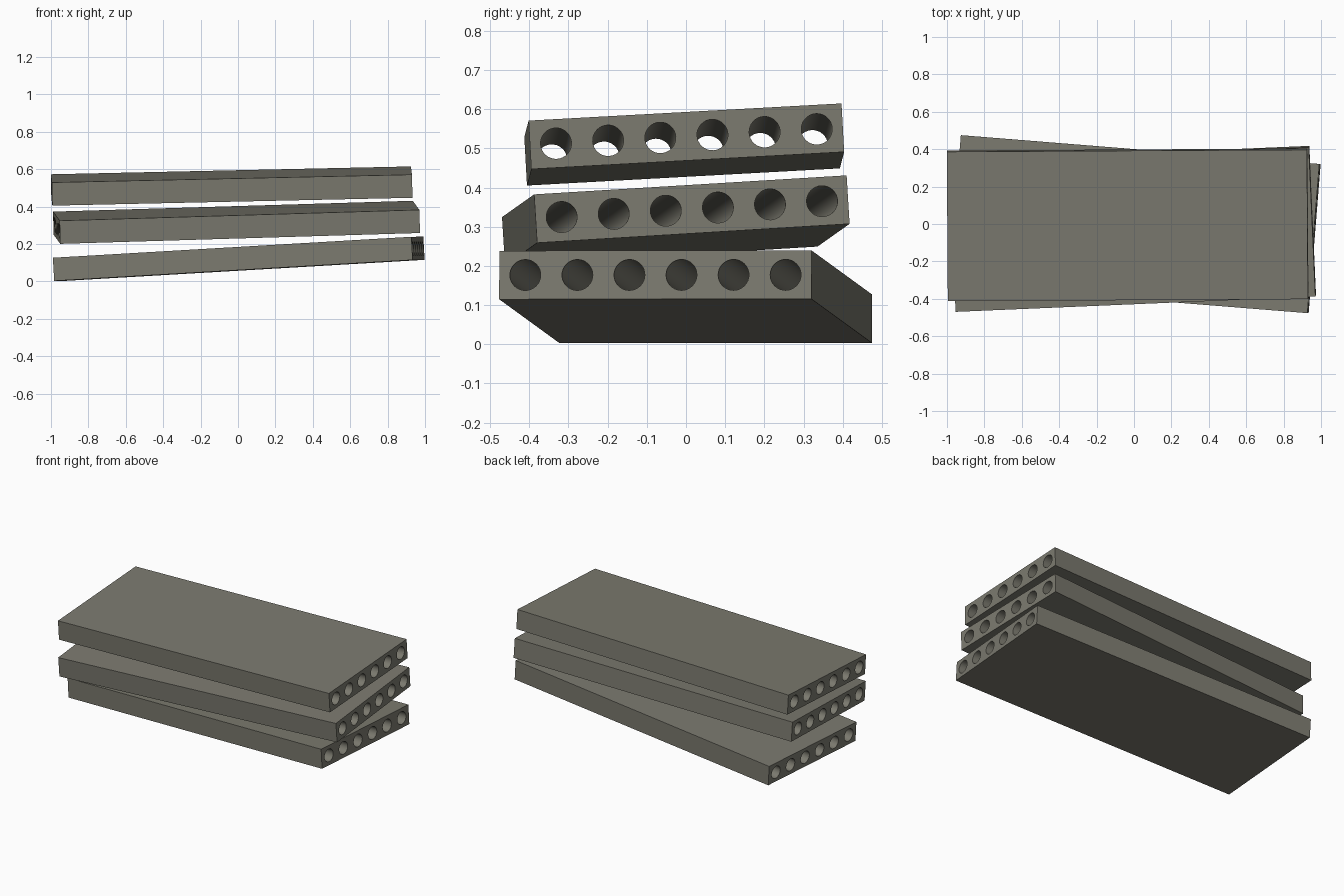
import bpy, bmesh, math
from mathutils import Vector, Matrix

if "Cube" in bpy.data.objects:
    bpy.data.objects.remove(bpy.data.objects["Cube"], do_unlink=True)

LENGTH, WIDTH, HEIGHT = 1.926, 0.8, 0.124
HOLES, RADIUS, SIDES = 6, 0.0395, 32

concrete = bpy.data.materials.new("grey_concrete")
concrete.use_nodes = True
colour = (0.2, 0.195, 0.16, 1)
concrete.diffuse_color = colour
concrete.node_tree.nodes["Principled BSDF"].inputs["Base Color"].default_value = colour


def add_loop(bm, points):
    """Closed outline in the end plane of the slab."""
    verts = [bm.verts.new((-LENGTH / 2, y, z)) for y, z in points]
    for a, b in zip(verts, verts[1:] + verts[:1]):
        bm.edges.new((a, b))


def hollow_slab_mesh():
    """Rectangular section with a row of round cores, extruded lengthways."""
    bm = bmesh.new()
    w, h = WIDTH / 2, HEIGHT / 2
    add_loop(bm, [(-w, -h), (w, -h), (w, h), (-w, h)])
    pitch = WIDTH / HOLES
    for i in range(HOLES):
        centre = (i + 0.5) * pitch - w
        angles = [math.tau * k / SIDES for k in range(SIDES)]
        add_loop(bm, [(centre + RADIUS * math.cos(a), RADIUS * math.sin(a)) for a in angles])
    bmesh.ops.triangle_fill(bm, edges=bm.edges[:], use_beauty=True, normal=(1, 0, 0))
    result = bmesh.ops.extrude_face_region(bm, geom=bm.faces[:], use_keep_orig=True)
    moved = [v for v in result["geom"] if isinstance(v, bmesh.types.BMVert)]
    bmesh.ops.translate(bm, verts=moved, vec=(LENGTH, 0, 0))
    bmesh.ops.recalc_face_normals(bm, faces=bm.faces[:])
    mesh = bpy.data.meshes.new("hollow_slab")
    bm.to_mesh(mesh)
    bm.free()
    mesh.materials.append(concrete)
    mesh.shade_smooth()
    mesh.set_sharp_from_angle(angle=math.radians(30))
    return mesh


def place_slab(name, mesh, x, right_end, left_end, tilt):
    """Aim a slab through two end centres (y, z), tilted across its width."""
    rise = Vector(left_end) - Vector(right_end)
    run = math.sqrt(LENGTH ** 2 - rise.length_squared)
    along = Vector((run, *rise)).normalized()
    across = Vector((0, 1, tilt))
    across = (across - along * across.dot(along)).normalized()
    up = along.cross(across)
    middle = (Vector(right_end) + Vector(left_end)) / 2
    slab = bpy.data.objects.new(name, mesh)
    bpy.context.collection.objects.link(slab)
    slab.matrix_world = (Matrix.Translation((x, *middle))
                         @ Matrix((along, across, up)).transposed().to_4x4())


# Loosely stacked slabs
slab = hollow_slab_mesh()
place_slab("bottom_slab", slab, 0.004, (0.076, 0.065), (-0.078, 0.177), -0.004)
place_slab("middle_slab", slab, -0.008, (-0.067, 0.287), (0.015, 0.345), 0.062)
place_slab("top_slab", slab, -0.034, (-0.010, 0.489), (0.001, 0.531), 0.055)
